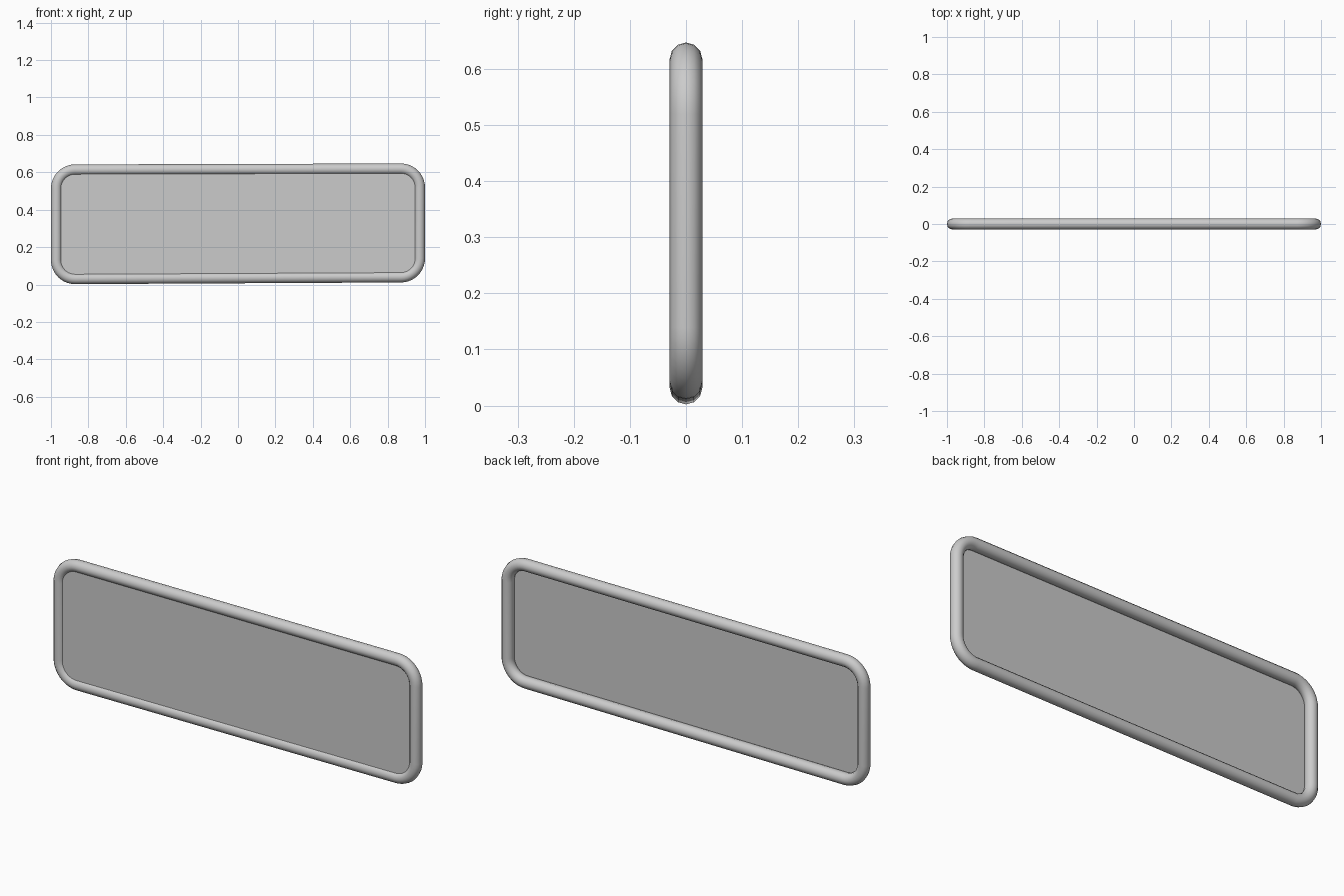
import bpy, bmesh
from math import sin, cos, pi
from mathutils import Vector

if "Cube" in bpy.data.objects:
    bpy.data.objects.remove(bpy.data.objects["Cube"])

TUBE = 0.029      # frame tube radius
CORNER = 0.10     # centreline corner radius
STEPS = 10
PANEL_Y = -0.016  # panel sits slightly toward the front

# Slightly tilted rounded rectangle: (x side, z side, corner x, corner z)
corners = [(1, 1, 0.971, 0.618), (-1, 1, -0.971, 0.613),
           (-1, -1, -0.971, 0.031), (1, -1, 0.971, 0.040)]
outline = []
for i, (sx, sz, x, z) in enumerate(corners):
    cx, cz = x - sx * CORNER, z - sz * CORNER
    for k in range(STEPS + 1):
        a = (i + k / STEPS) * pi / 2
        outline.append(Vector((cx + CORNER * cos(a), 0, cz + CORNER * sin(a))))

# Round tube frame
curve = bpy.data.curves.new("frame", 'CURVE')
curve.dimensions = '3D'
curve.bevel_depth = TUBE
curve.bevel_resolution = 4
spline = curve.splines.new('POLY')
spline.points.add(len(outline) - 1)
for p, co in zip(spline.points, outline):
    p.co = (*co, 1)
spline.use_cyclic_u = True
spline.use_smooth = True
frame = bpy.data.objects.new("frame", curve)
bpy.context.collection.objects.link(frame)

# Flat panel whose edge is buried in the tube
bm = bmesh.new()
bm.faces.new([bm.verts.new((p.x, PANEL_Y, p.z)) for p in outline])
mesh = bpy.data.meshes.new("panel")
bm.to_mesh(mesh)
bm.free()
panel = bpy.data.objects.new("panel", mesh)
bpy.context.collection.objects.link(panel)
